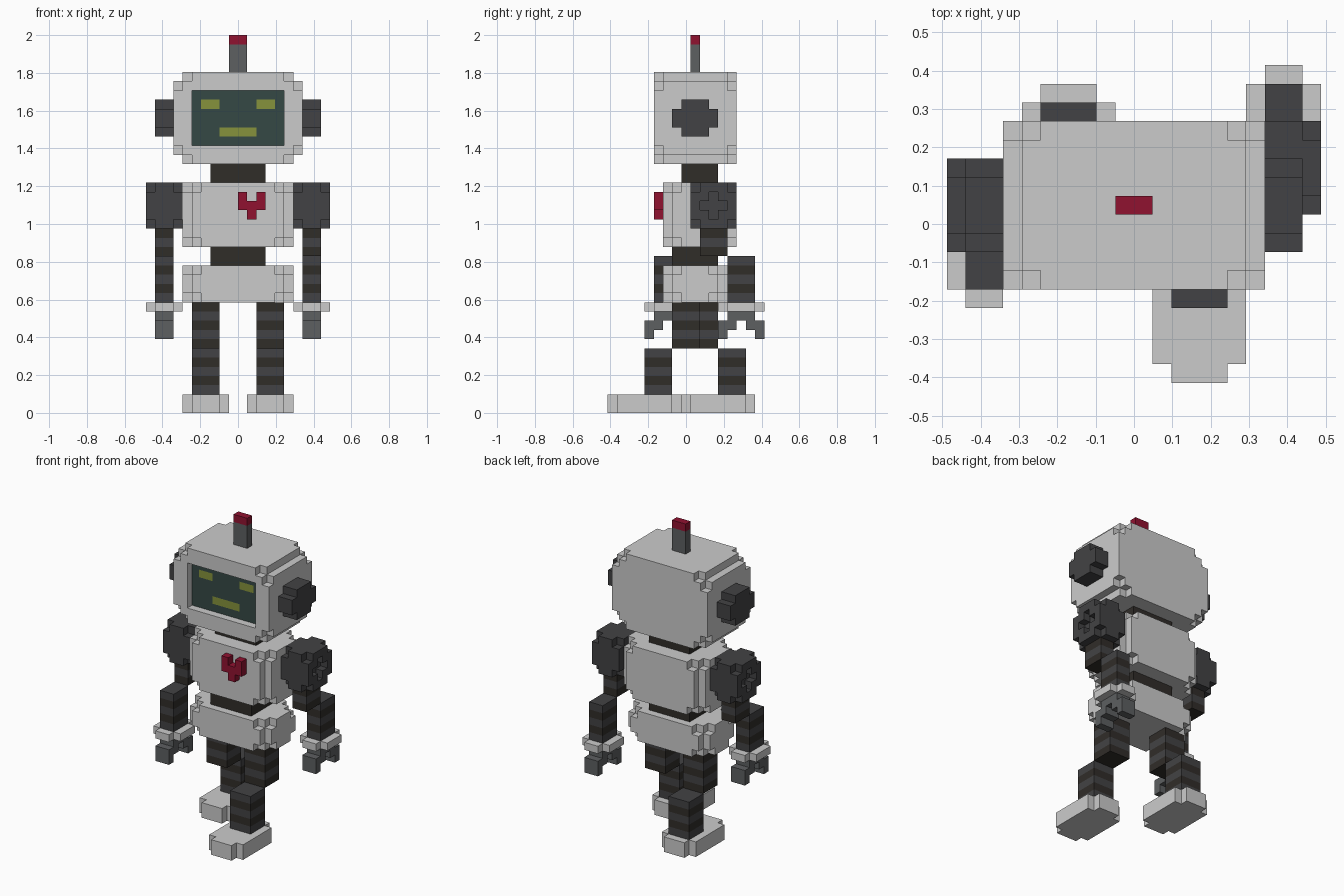
import bpy, bmesh

if "Cube" in bpy.data.objects:
    bpy.data.objects.remove(bpy.data.objects["Cube"])

V = 2 / 41            # edge of one cube
cells = {}            # (i, j, k) -> (part, colour); later parts overwrite earlier ones

COLOURS = {
    "plate": None,
    "charcoal": (0.055, 0.055, 0.058, 1),
    "rubber": (0.03, 0.026, 0.022, 1),
    "steel": (0.11, 0.115, 0.12, 1),
    "red": (0.28, 0.006, 0.03, 1),
    "screen": (0.035, 0.065, 0.06, 1),
    "glow": (0.24, 0.29, 0.045, 1),
}


def cube_range(x0, x1, y0, y1, z0, z1):
    return [(i, j, k) for i in range(x0, x1) for j in range(y0, y1) for k in range(z0, z1)]


def fill(part, colour, *box):
    for c in cube_range(*box):
        cells[c] = (part, colour)


def cut(*box):
    for c in cube_range(*box):
        cells.pop(c, None)


def striped(part, x0, x1, y0, y1, z0, z1):
    for k in range(z0, z1):
        fill(part, "rubber" if k % 2 else "charcoal", x0, x1, y0, y1, k, k + 1)


def body_block(part, y0, y1, z0, z1):
    """Block with stepped upright edges and extra steps on the corners."""
    for n in range(2):
        fill(part, "plate", n - 6, 6 - n, y0 + 1 - n, y1 - 1 + n, z0 + 1, z1 - 1)
    for n in range(3):
        fill(part, "plate", n - 6, 6 - n, y0 + 2 - n, y1 - 2 + n, z0, z1)


# Head: stepped long edges, extra steps on the front and back corners
for n in range(2):
    fill("head", "plate", n - 7, 7 - n, -2, 5, 28 - n, 36 + n)
for n in range(3):
    fill("head", "plate", n - 7, 7 - n, -3, 6, 29 - n, 35 + n)

# Recessed face screen with eyes and mouth
cut(-5, 5, -3, -2, 29, 35)
fill("face_screen", "screen", -5, 5, -2, -1, 29, 35)
fill("eyes", "glow", -4, -2, -2, -1, 33, 34)
fill("eyes", "glow", 2, 4, -2, -1, 33, 34)
fill("mouth", "glow", -2, 2, -2, -1, 30, 31)

# Antenna
fill("antenna", "steel", -1, 1, 1, 2, 37, 40)
fill("antenna_tip", "red", -1, 1, 1, 2, 40, 41)

# Ears
for name, x in (("left_ear", -9), ("right_ear", 7)):
    fill(name, "charcoal", x, x + 2, -1, 4, 31, 33)
    fill(name, "charcoal", x, x + 2, 0, 3, 30, 34)

# Neck, torso, waist, hips
fill("neck", "rubber", -3, 3, 0, 4, 25, 27)
body_block("torso", -2, 6, 18, 25)
fill("waist", "rubber", -3, 3, -1, 4, 16, 18)
body_block("hips", -2, 5, 12, 16)

# Heart on the chest
for x0, x1, z in ((0, 1, 23), (2, 3, 23), (0, 3, 22), (1, 2, 21)):
    fill("heart", "red", x0, x1, -3, -2, z, z + 1)

# Arms: x start, shoulder front, forearm shift, outer layer
for side, x, y, swing, outer in (("left", -10, -1, -3, -10), ("right", 6, 1, 3, 9)):
    shoulder = side + "_shoulder"
    fill(shoulder, "charcoal", x, x + 4, y, y + 5, 20, 25)
    for cx in (x, x + 3):
        for cy in (y, y + 4):
            for cz in (20, 24):
                cut(cx, cx + 1, cy, cy + 1, cz, cz + 1)
    cut(outer, outer + 1, y + 1, y + 4, 22, 23)
    cut(outer, outer + 1, y + 2, y + 3, 21, 24)
    striped(side + "_upper_arm", x + 1, x + 3, y + 1, y + 4, 17, 20)
    f = y + 1 + swing
    striped(side + "_forearm", x + 1, x + 3, f, f + 3, 12, 17)
    fill(side + "_cuff", "plate", x, x + 4, f, f + 3, 11, 12)
    fill(side + "_cuff", "plate", x + 1, x + 3, f - 1, f + 4, 11, 12)
    for y0, y1, z in ((0, 3, 10), (-1, 1, 9), (2, 4, 9), (-1, 0, 8), (3, 4, 8)):
        fill(side + "_claw", "steel", x + 1, x + 3, f + y0, f + y1, z, z + 1)

# Legs in mid stride: x start, thigh front, shin front, foot front
for side, x, thigh, shin, foot in (("left", -5, 1, 4, 0), ("right", 2, -1, -4, -8)):
    striped(side + "_thigh", x, x + 3, thigh, thigh + 3, 7, 12)
    striped(side + "_shin", x, x + 3, shin, shin + 3, 2, 7)
    fill(side + "_foot", "plate", x - 1, x + 4, foot + 1, foot + 7, 0, 2)
    fill(side + "_foot", "plate", x, x + 3, foot, foot + 8, 0, 2)

# Materials
materials = {}
for name, rgba in COLOURS.items():
    materials[name] = None
    if rgba:
        materials[name] = bpy.data.materials.new(name)
        materials[name].diffuse_color = rgba

# Skin every part with only its exposed cube faces
parts = {}
for c, (part, colour) in cells.items():
    parts.setdefault(part, []).append((c, colour))

for part, members in parts.items():
    bm = bmesh.new()
    verts = {}
    slots = sorted({colour for _, colour in members})
    for c, colour in members:
        for axis in range(3):
            u, w = (axis + 1) % 3, (axis + 2) % 3
            for d in (0, 1):
                near = list(c)
                near[axis] += 2 * d - 1
                if tuple(near) in cells:
                    continue
                quad = []
                for a, b in ((0, 0), (1, 0), (1, 1), (0, 1)):
                    p = list(c)
                    p[axis] += d
                    p[u] += a
                    p[w] += b
                    p = tuple(p)
                    if p not in verts:
                        verts[p] = bm.verts.new((p[0] * V, (p[1] - 0.5) * V, p[2] * V))
                    quad.append(verts[p])
                face = bm.faces.new(quad if d else quad[::-1])
                face.material_index = slots.index(colour)
    bmesh.ops.dissolve_limit(bm, angle_limit=0.02, verts=bm.verts[:], edges=bm.edges[:],
                             delimit={'MATERIAL'})
    mesh = bpy.data.meshes.new(part)
    bm.to_mesh(mesh)
    bm.free()
    for s in slots:
        if materials[s]:
            mesh.materials.append(materials[s])
    bpy.context.collection.objects.link(bpy.data.objects.new(part, mesh))

for m in bpy.data.materials:
    if m.users and not m.is_grease_pencil:
        m.use_nodes = True
        m.node_tree.nodes["Principled BSDF"].inputs["Base Color"].default_value = m.diffuse_color
